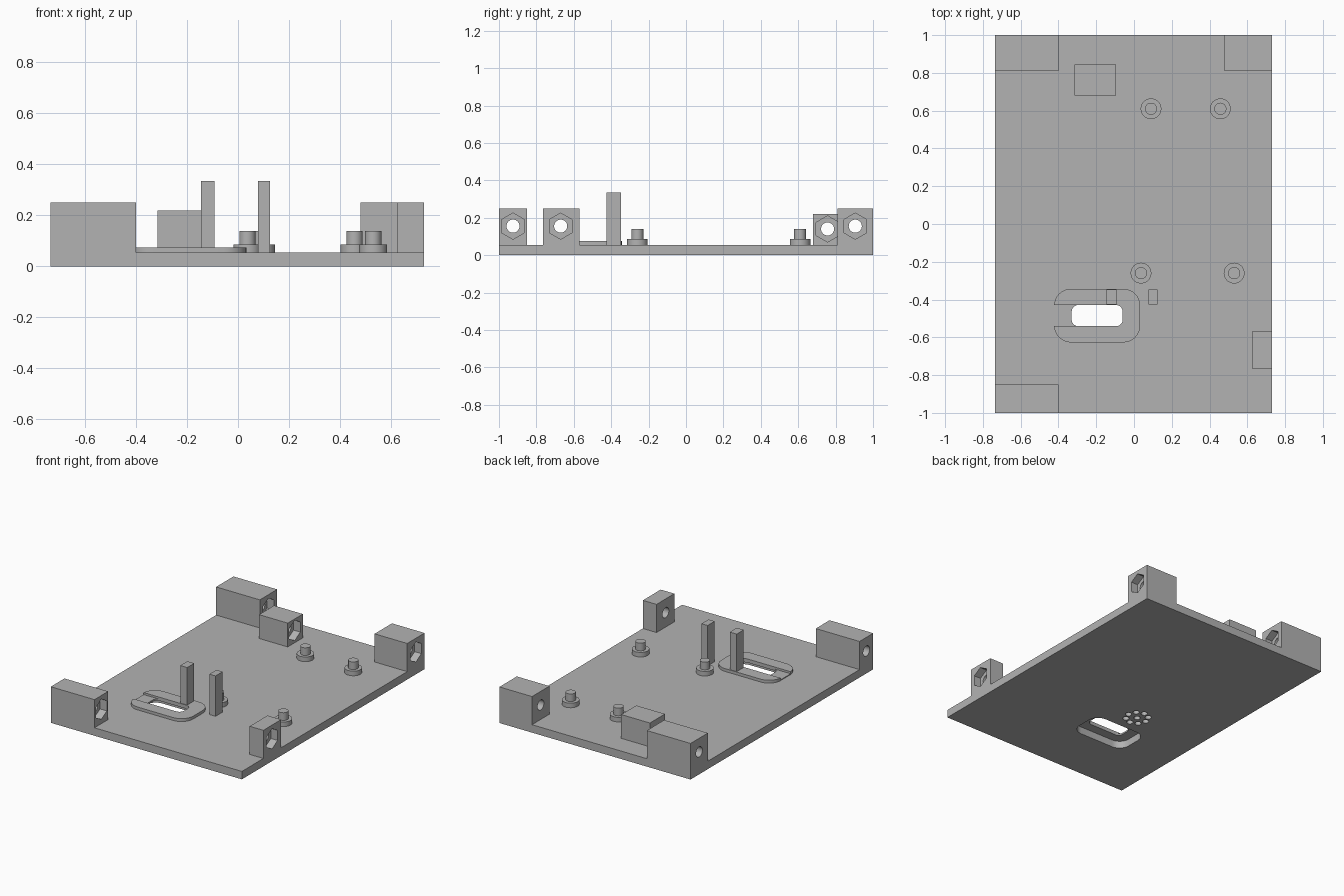
import bpy, bmesh
from math import sin, cos, pi, radians
from mathutils import Matrix

if "Cube" in bpy.data.objects:
    bpy.data.objects.remove(bpy.data.objects["Cube"])

grey = bpy.data.materials.new("plain grey")
grey.use_nodes = True
grey.diffuse_color = (0.45, 0.45, 0.45, 1)
grey.node_tree.nodes["Principled BSDF"].inputs["Base Color"].default_value = (0.45, 0.45, 0.45, 1)

TOP = 0.055          # top of the base plate
ALONG_X = Matrix(((0, 0, 1), (1, 0, 0), (0, 1, 0))).to_4x4()


def circle(cx, cy, r, n=32, turn=0):
    return [(cx + r * cos(turn + 2 * pi * i / n), cy + r * sin(turn + 2 * pi * i / n)) for i in range(n)]


def rect(x0, x1, y0, y1):
    return [(x0, y0), (x1, y0), (x1, y1), (x0, y1)]


def rounded(cx, cy, w, h, r, n=8):
    pts = []
    for q, (sx, sy) in enumerate([(1, 1), (-1, 1), (-1, -1), (1, -1)]):
        for i in range(n + 1):
            a = (q + i / n) * pi / 2
            pts.append((cx + sx * (w - r) + r * cos(a), cy + sy * (h - r) + r * sin(a)))
    return pts


def prism(name, pts, lo, hi, along_x=False):
    """Extrude a profile from lo to hi, along z or along x (profile is then y, z)."""
    bm = bmesh.new()
    a = [bm.verts.new((u, v, lo)) for u, v in pts]
    b = [bm.verts.new((u, v, hi)) for u, v in pts]
    bm.faces.new(a[::-1])
    bm.faces.new(b)
    for i in range(len(a)):
        j = (i + 1) % len(a)
        bm.faces.new((a[i], a[j], b[j], b[i]))
    if along_x:
        bm.transform(ALONG_X)
    bmesh.ops.recalc_face_normals(bm, faces=bm.faces)
    mesh = bpy.data.meshes.new(name)
    bm.to_mesh(mesh)
    bm.free()
    mesh.materials.append(grey)
    ob = bpy.data.objects.new(name, mesh)
    bpy.context.collection.objects.link(ob)
    return ob


def cut(ob, *cutters):
    """Subtract the cutters for good, then remove them."""
    for c in cutters:
        c.hide_render = True
        m = ob.modifiers.new("cut", "BOOLEAN")
        m.operation, m.solver, m.object = "DIFFERENCE", "EXACT", c
    bpy.context.view_layer.update()
    deps = bpy.context.evaluated_depsgraph_get()
    mesh = bpy.data.meshes.new_from_object(ob.evaluated_get(deps))
    ob.modifiers.clear()
    ob.data = mesh
    for c in cutters:
        bpy.data.objects.remove(c)


def smooth(ob):
    bpy.ops.object.select_all(action="DESELECT")
    ob.select_set(True)
    bpy.context.view_layer.objects.active = ob
    bpy.ops.object.shade_smooth_by_angle(angle=radians(30))


def slot_cutter():
    return prism("slot_cutter", rounded(-0.195, -0.485, 0.135, 0.056, 0.035), -0.1, 0.2)


# Base plate with a recess and a ring of blind holes underneath
plate = prism("base_plate", rect(-0.735, 0.73, -1, 1), 0, TOP)
grille = [prism("grille_cutter", circle(x, y, 0.021, 16), -0.1, 0.035)
          for x, y in circle(-0.21, -0.22, 0.072, 8) + [(-0.21, -0.22)]]
recess = prism("recess_cutter", rounded(-0.195, -0.485, 0.205, 0.122, 0.075), -0.1, 0.05)
cut(plate, recess, slot_cutter(), *grille)
smooth(plate)

# Raised rim around the slot, with a channel at one end
rim = prism("slot_rim", rounded(-0.195, -0.485, 0.228, 0.142, 0.09), TOP, 0.075)
channel = prism("channel_cutter", rect(-0.5, -0.3, -0.541, -0.429), 0.061, 0.2)
cut(rim, slot_cutter(), channel)
smooth(rim)

# Mounting blocks, each with a through hole and a hexagonal nut pocket
blocks = [
    ("back_right_block", -0.735, -0.40, 0.81, 1, 0.25, 0.905, 0.155),
    ("back_left_block", 0.48, 0.73, 0.81, 1, 0.25, 0.905, 0.155),
    ("front_right_block", -0.735, -0.40, -1, -0.85, 0.25, -0.925, 0.155),
    ("left_side_block", 0.625, 0.73, -0.765, -0.57, 0.25, -0.67, 0.155),
    ("inner_block", -0.315, -0.095, 0.68, 0.845, 0.22, 0.757, 0.14),
]
for name, x0, x1, y0, y1, top, hy, hz in blocks:
    block = prism(name, rect(x0, x1, y0, y1), TOP, top)
    hole = prism("hole_cutter", circle(hy, hz, 0.035), x0 - 0.1, x1 + 0.1, True)
    pocket = prism("nut_cutter", circle(hy, hz, 0.07, 6, pi / 2), x1 - 0.052, x1 + 0.1, True)
    cut(block, hole, pocket)
    smooth(block)

# Two upright posts
for name, x0, x1 in [("right_post", -0.145, -0.092), ("left_post", 0.078, 0.125)]:
    prism(name, rect(x0, x1, -0.425, -0.348), TOP, 0.335)

# Stepped standoffs
for i, (x, y) in enumerate([(0.09, 0.61), (0.457, 0.61), (0.037, -0.26), (0.53, -0.26)], 1):
    smooth(prism(f"standoff_base_{i}", circle(x, y, 0.055), TOP, 0.087))
    smooth(prism(f"standoff_pin_{i}", circle(x, y, 0.032), 0.087, 0.14))
